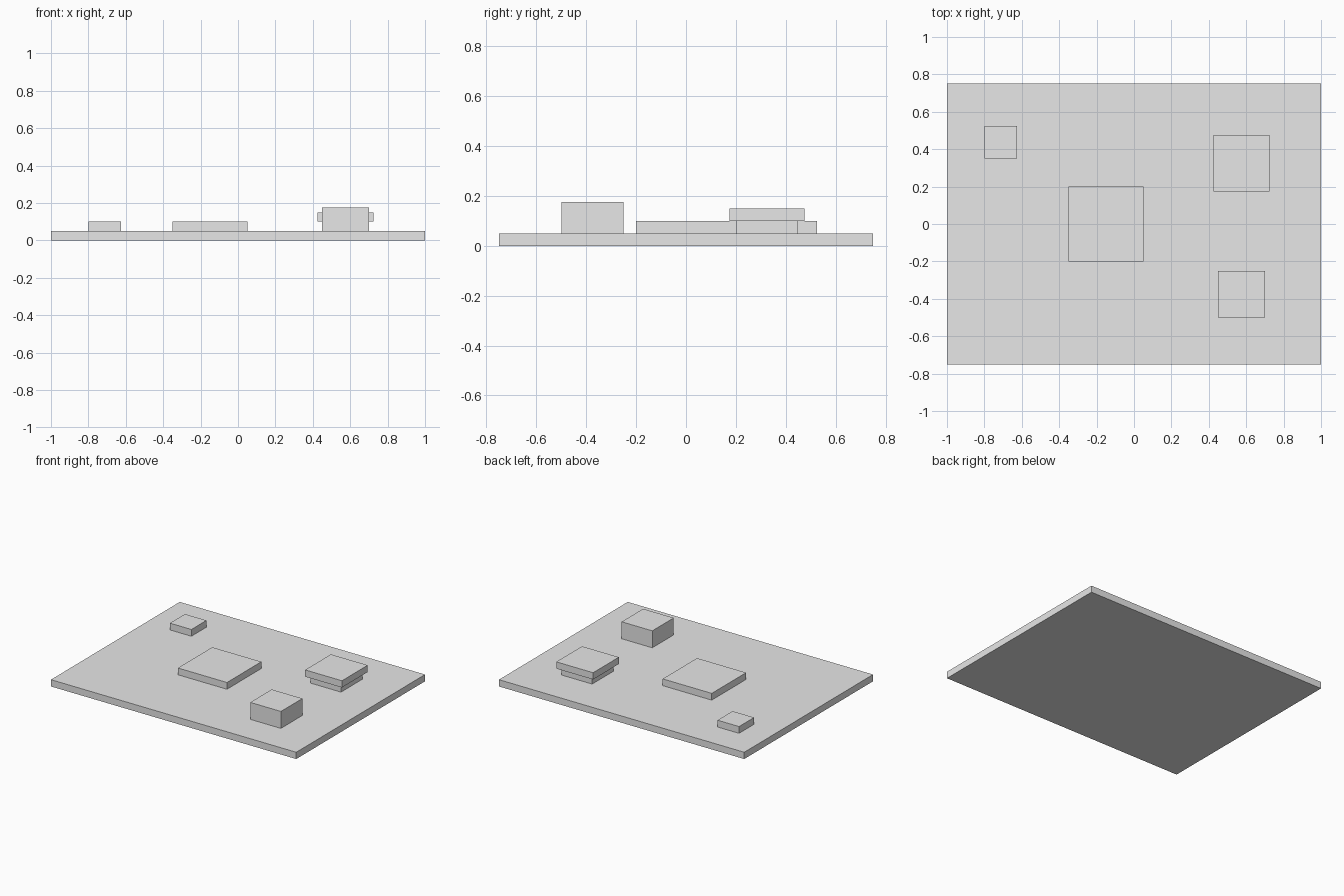
import bpy

if "Cube" in bpy.data.objects:
    bpy.data.objects.remove(bpy.data.objects["Cube"], do_unlink=True)

grey = bpy.data.materials.new("plain grey")
grey.use_nodes = True
grey.diffuse_color = (0.8, 0.8, 0.8, 1)
grey.node_tree.nodes["Principled BSDF"].inputs["Base Color"].default_value = (0.8, 0.8, 0.8, 1)


def block(name, x, y, bottom, width, depth, height):
    """Flat-sided block centred at x, y and resting on the bottom height."""
    bpy.ops.mesh.primitive_cube_add(size=1, location=(x, y, bottom + height / 2))
    obj = bpy.context.object
    obj.name = name
    obj.scale = (width, depth, height)
    bpy.ops.object.transform_apply(location=False, rotation=False, scale=True)
    obj.data.materials.append(grey)
    return obj


# Base plate
T = 0.05
block("base_plate", 0, 0, 0, 2, 1.5, T)

# Blocks standing on the plate
block("centre_slab", -0.15, 0, T, 0.4, 0.4, T)
block("small_slab", -0.7125, 0.4375, T, 0.175, 0.175, T)
block("tall_block", 0.575, -0.375, T, 0.25, 0.25, 0.125)

# Stepped stack with an overhanging cap
block("stack_foot", 0.575, 0.325, T, 0.25, 0.25, T)
block("stack_cap", 0.575, 0.325, 2 * T, 0.3, 0.3, T)
